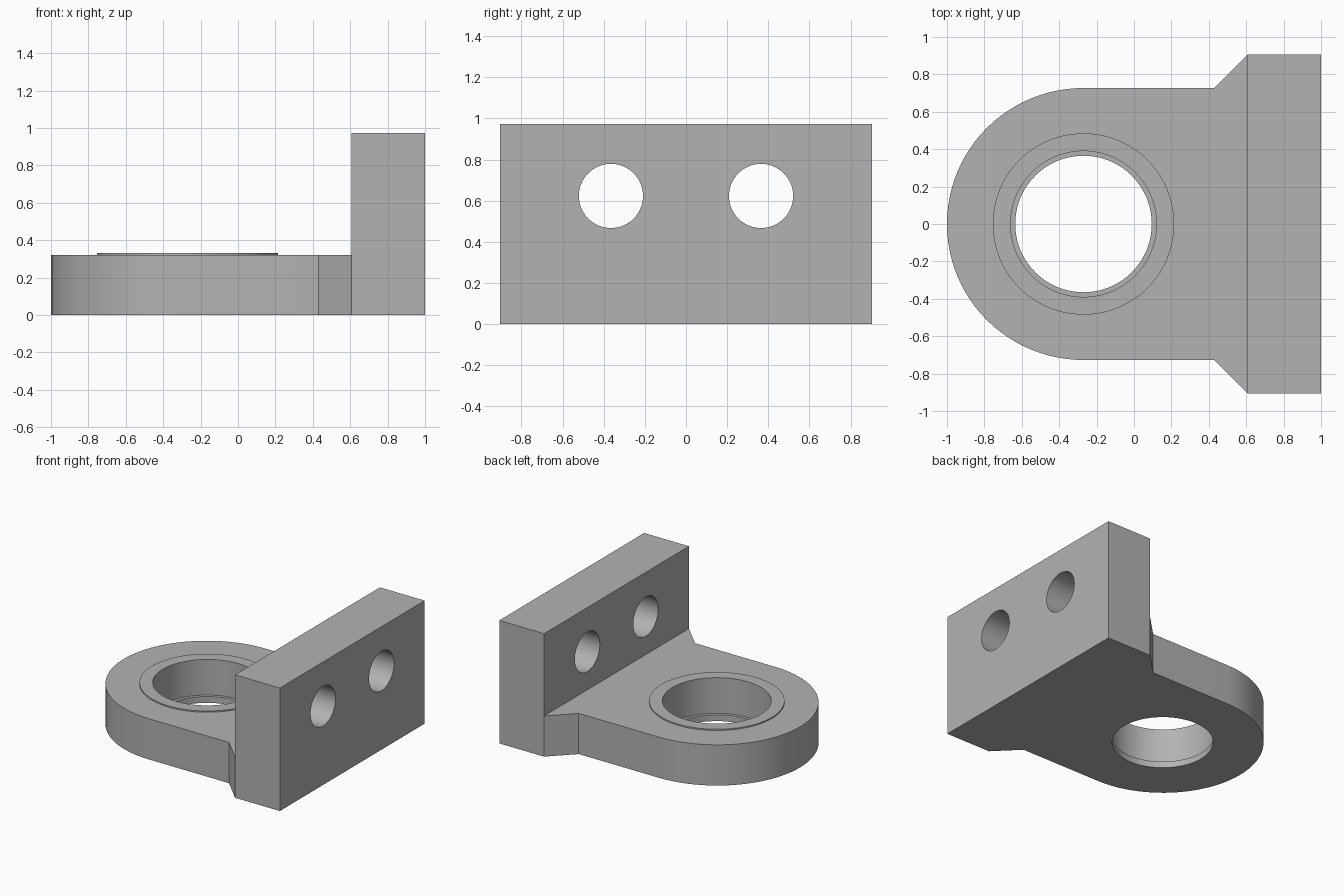
import bpy, bmesh, math

if "Cube" in bpy.data.objects:
    bpy.data.objects.remove(bpy.data.objects["Cube"])

grey = bpy.data.materials.new("machined_grey")
grey.diffuse_color = (0.45, 0.45, 0.45, 1)
grey.use_nodes = True
grey.node_tree.nodes["Principled BSDF"].inputs["Base Color"].default_value = grey.diffuse_color

BORE_X = -0.27       # centre of the rounded lug
SEGMENTS = 96


def prism(name, outline, z0, z1):
    """Extrude a flat outline between two heights."""
    bm = bmesh.new()
    face = bm.faces.new([bm.verts.new((x, y, z0)) for x, y in outline])
    top = bmesh.ops.extrude_face_region(bm, geom=[face])["geom"]
    bmesh.ops.translate(bm, vec=(0, 0, z1 - z0),
                        verts=[v for v in top if isinstance(v, bmesh.types.BMVert)])
    bmesh.ops.recalc_face_normals(bm, faces=bm.faces)
    mesh = bpy.data.meshes.new(name)
    bm.to_mesh(mesh)
    bm.free()
    mesh.materials.append(grey)
    obj = bpy.data.objects.new(name, mesh)
    bpy.context.collection.objects.link(obj)
    return obj


def disc(name, radius, z0, z1, segments=SEGMENTS):
    """Upright cylinder on the bore axis."""
    step = math.tau / segments
    return prism(name, [(BORE_X + radius * math.cos(i * step), radius * math.sin(i * step))
                        for i in range(segments)], z0, z1)


def combine(target, tool, operation):
    """Apply a boolean and discard the tool."""
    mod = target.modifiers.new(tool.name, "BOOLEAN")
    mod.object, mod.operation, mod.solver = tool, operation, "EXACT"
    bpy.context.view_layer.objects.active = target
    bpy.ops.object.modifier_apply(modifier=mod.name)
    bpy.data.objects.remove(tool)


# Full outline: rounded lug, flared neck, mounting plate
arc = [math.pi / 2 + math.pi * i / 48 for i in range(49)]
outline = [(BORE_X + 0.73 * math.cos(a), 0.727 * math.sin(a)) for a in arc]
outline += [(0.43, -0.727), (0.608, -0.905), (1, -0.905),
            (1, 0.905), (0.608, 0.905), (0.43, 0.727)]
bracket = prism("bracket", outline, 0, 0.973)

# Clear the space above the lug, leaving the upright plate
combine(bracket, prism("lug_clearance", [(-2, -2), (0.608, -2), (0.608, 2), (-2, 2)],
                       0.322, 2), "DIFFERENCE")

# Raised boss and stepped bore
combine(bracket, disc("boss", 0.485, 0.2, 0.332), "UNION")
combine(bracket, disc("upper_bore", 0.39, 0.05, 1), "DIFFERENCE")
combine(bracket, disc("lower_bore", 0.365, -1, 0.5), "DIFFERENCE")

# Pair of bolt holes through the plate
for y in (-0.365, 0.365):
    bpy.ops.mesh.primitive_cylinder_add(vertices=64, radius=0.156, depth=1,
                                        location=(0.8, y, 0.623),
                                        rotation=(0, math.pi / 2, 0))
    hole = bpy.context.object
    hole.data.materials.append(grey)
    combine(bracket, hole, "DIFFERENCE")

# Smooth the curved walls, keep the machined edges sharp
bpy.ops.object.select_all(action="DESELECT")
bracket.select_set(True)
bpy.context.view_layer.objects.active = bracket
bpy.ops.object.shade_smooth_by_angle(angle=math.radians(30))
